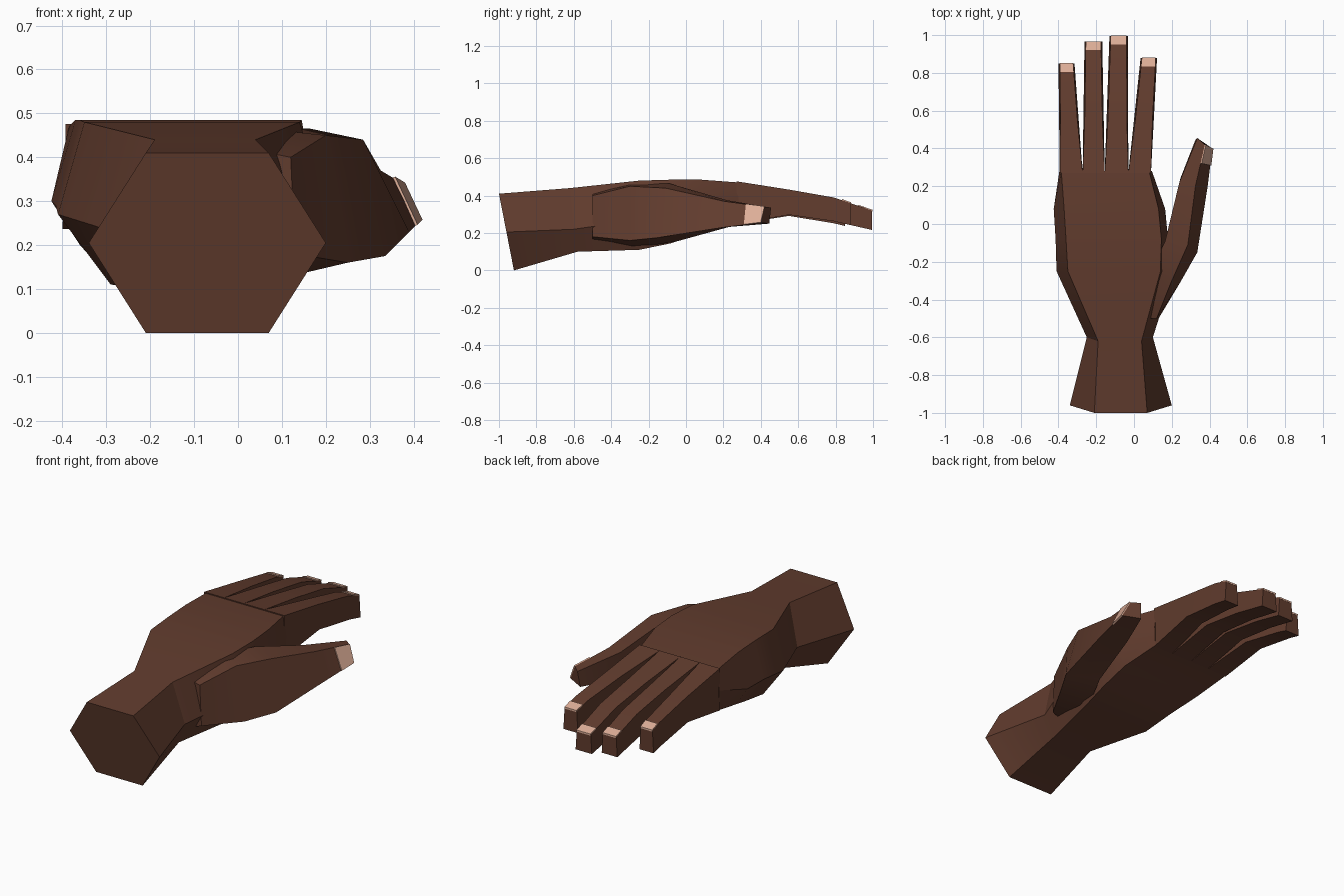
import bpy, bmesh, math
from mathutils import Vector

if "Cube" in bpy.data.objects:
    bpy.data.objects.remove(bpy.data.objects["Cube"])


def material(name, rgb):
    m = bpy.data.materials.new(name)
    m.diffuse_color = (*rgb, 1)
    m.use_nodes = True
    m.node_tree.nodes["Principled BSDF"].inputs["Base Color"].default_value = m.diffuse_color
    return m


SKIN = material("brown skin", (0.12, 0.045, 0.027))
NAIL = material("pale nail", (0.72, 0.42, 0.31))


def loft(name, rings, mat):
    """Skin a closed solid through rings of equal point count."""
    bm = bmesh.new()
    vs = [[bm.verts.new(p) for p in r] for r in rings]
    n = len(rings[0])
    for a, b in zip(vs, vs[1:]):
        for i in range(n):
            j = (i + 1) % n
            bm.faces.new((a[i], a[j], b[j], b[i]))
    bm.faces.new(vs[0])
    bm.faces.new(vs[-1])
    bmesh.ops.recalc_face_normals(bm, faces=bm.faces)
    me = bpy.data.meshes.new(name)
    bm.to_mesh(me)
    bm.free()
    ob = bpy.data.objects.new(name, me)
    me.materials.append(mat)
    bpy.context.collection.objects.link(ob)
    bpy.ops.object.select_all(action='DESELECT')
    ob.select_set(True)
    bpy.context.view_layer.objects.active = ob
    bpy.ops.object.shade_smooth_by_angle(angle=math.radians(25))
    return ob


def interp(table, y):
    for (y0, z0), (y1, z1) in zip(table, table[1:]):
        if y <= y1:
            return z0 + (z1 - z0) * (y - y0) / (y1 - y0)
    return table[-1][1]


# wrist and palm: hexagonal sections
# (y, lean), (z top, mid, low), (x left, right) at top, mid and low
SECTIONS = [
    ((-0.96, 0.04), (0.41, 0.205, 0.0), (-0.21, 0.07), (-0.34, 0.20), (-0.21, 0.07)),
    ((-0.60, 0.02), (0.44, 0.22, 0.10), (-0.19, 0.04), (-0.25, 0.10), (-0.19, 0.05)),
    ((-0.25, 0.0), (0.48, 0.27, 0.11), (-0.35, 0.14), (-0.41, 0.21), (-0.29, 0.12)),
    ((-0.08, 0.0), (0.485, 0.29, 0.145), (-0.36, 0.145), (-0.415, 0.18), (-0.31, 0.14)),
    ((0.08, 0.0), (0.485, 0.30, 0.20), (-0.37, 0.13), (-0.425, 0.165), (-0.36, 0.13)),
    ((0.28, 0.0), (0.47, 0.36, 0.25), (-0.385, 0.08), (-0.395, 0.095), (-0.39, 0.09)),
]
rings = []
for (y, d), (zt, zm, zl), t, m, l in SECTIONS:
    rings.append([(t[0], y - d, zt), (t[1], y - d, zt), (m[1], y, zm),
                  (l[1], y + d, zl), (l[0], y + d, zl), (m[0], y, zm)])
loft("palm_and_wrist", rings, SKIN)

# fingers: base x range, tip x range, tip y
TOP = [(0.2, 0.483), (0.28, 0.475), (0.55, 0.432), (0.80, 0.388), (1.0, 0.318)]
LOW = [(0.2, 0.23), (0.28, 0.25), (0.55, 0.297), (0.78, 0.265), (1.0, 0.215)]
FINGERS = {
    "little": (-0.393, -0.272, -0.40, -0.315, 0.85),
    "ring": (-0.272, -0.155, -0.262, -0.168, 0.965),
    "middle": (-0.155, -0.03, -0.13, -0.032, 0.995),
    "index": (-0.03, 0.09, 0.035, 0.122, 0.88),
}
for name, (a0, b0, a1, b1, tip) in FINGERS.items():
    drop = 0.012 if name == "little" else 0.0

    def ring(y, inset=0.0, lift=None):
        f = (y - 0.27) / (tip - 0.27)
        xa, xb = a0 + (a1 - a0) * f, b0 + (b1 - b0) * f
        s = 0.007 * max(0, min(1, f * 3))       # top narrower than base
        zt = interp(TOP, y) - drop * max(f, 0)
        zl = interp(LOW, y) - drop * max(f, 0)
        if lift is not None:
            zl, zt = zt - 0.004, zt + lift
            return [(xa + s, y, zt), (xb - s, y, zt), (xb - s, y, zl), (xa + s, y, zl)]
        return [(xa + s, y, zt), (xb - s, y, zt), (xb, y, zl), (xa, y, zl)]

    loft(name + "_finger", [ring(y) for y in (0.27, 0.55, 0.79, tip)], SKIN)
    loft(name + "_nail", [ring(y, lift=0.005) for y in (tip - 0.045, tip + 0.002)], NAIL)

# thumb: four-cornered sections (top inner, top outer, low outer, low inner)
thumb = [
    [(0.02, -0.50, 0.42), (0.12, -0.50, 0.40), (0.13, -0.50, 0.18), (0.02, -0.50, 0.14)],
    [(0.06, -0.30, 0.465), (0.20, -0.30, 0.45), (0.25, -0.30, 0.16), (0.08, -0.28, 0.12)],
    [(0.165, -0.09, 0.465), (0.285, -0.11, 0.44), (0.335, -0.15, 0.175), (0.19, -0.05, 0.155)],
    [(0.24, 0.22, 0.375), (0.325, 0.20, 0.37), (0.39, 0.20, 0.23), (0.245, 0.24, 0.235)],
    [(0.335, 0.455, 0.335), (0.375, 0.42, 0.34), (0.415, 0.40, 0.255), (0.325, 0.445, 0.25)],
]
loft("thumb", thumb, SKIN)

# thumb nail: plate on the outer face
n_out = Vector((0.9, -0.15, 0.4)).normalized() * 0.006
quad = []
for f in (0.55, 1.0):
    top = Vector(thumb[3][1]).lerp(Vector(thumb[4][1]), f)
    low = Vector(thumb[3][2]).lerp(Vector(thumb[4][2]), f)
    quad.append([top + n_out, low + n_out, low - n_out * 0.4, top - n_out * 0.4])
loft("thumb_nail", quad, NAIL)
